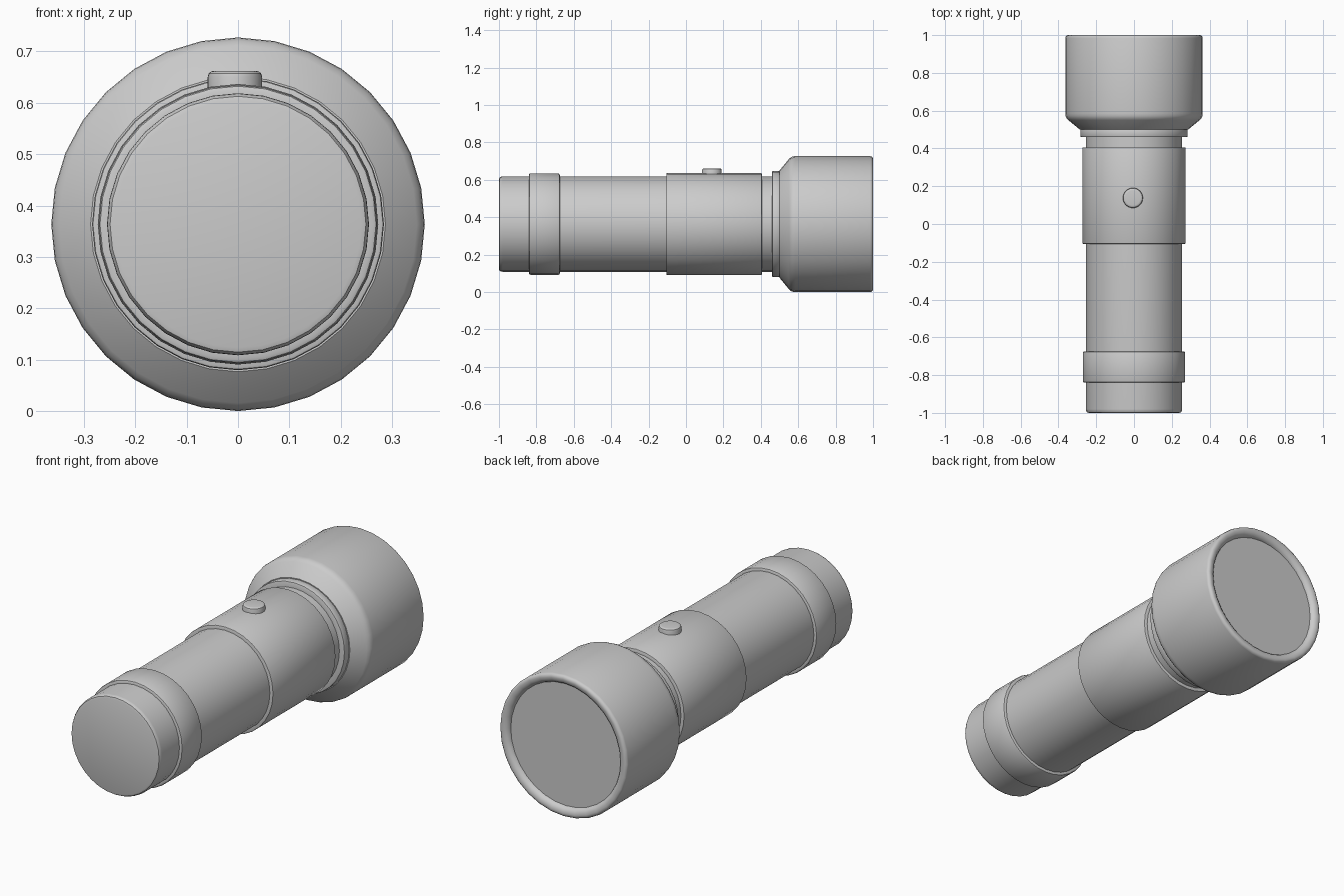
import bpy, bmesh, math

if "Cube" in bpy.data.objects:
    bpy.data.objects.remove(bpy.data.objects["Cube"])

SIDES = 32
AXIS_Z = 0.3635


def finish(obj, angle=35):
    bpy.ops.object.select_all(action='DESELECT')
    obj.select_set(True)
    bpy.context.view_layer.objects.active = obj
    bpy.ops.object.shade_smooth_by_angle(angle=math.radians(angle))


def lathe(name, profile, place, sides=SIDES):
    """Revolve (radius, height) points; place maps (u, v, height) to xyz."""
    bm = bmesh.new()
    rings = []
    for r, h in profile:
        if r == 0:
            rings.append([bm.verts.new(place(0, 0, h))])
        else:
            rings.append([bm.verts.new(place(r * math.sin(2 * math.pi * i / sides),
                                             r * math.cos(2 * math.pi * i / sides), h))
                          for i in range(sides)])
    for a, b in zip(rings, rings[1:]):
        for i in range(sides):
            j = (i + 1) % sides
            if len(a) == 1:
                bm.faces.new((a[0], b[i], b[j]))
            elif len(b) == 1:
                bm.faces.new((a[i], a[j], b[0]))
            else:
                bm.faces.new((a[i], a[j], b[j], b[i]))
    bmesh.ops.recalc_face_normals(bm, faces=bm.faces)
    mesh = bpy.data.meshes.new(name)
    bm.to_mesh(mesh)
    bm.free()
    obj = bpy.data.objects.new(name, mesh)
    bpy.context.collection.objects.link(obj)
    finish(obj)
    return obj


def along_y(u, v, h):
    return (u, h, AXIS_Z + v)


def collar(name, y0, y1, r, inner, b):
    """Band around the tube with softened corners."""
    lathe(name, [(inner, y0), (r - b, y0), (r - b * 0.3, y0 + b * 0.3), (r, y0 + b),
                 (r, y1 - b), (r - b * 0.3, y1 - b * 0.3), (r - b, y1), (inner, y1),
                 (inner, y0)], along_y)


# main tube with rounded tail cap
lathe("battery_tube", [(0, -1), (0.24, -1), (0.249, -0.997), (0.254, -0.988),
                       (0.255, -0.98), (0.255, 0.52), (0, 0.52)], along_y)

# bands on the tube
collar("tail_ring", -0.84, -0.675, 0.271, 0.25, 0.008)
collar("switch_sleeve", -0.105, 0.405, 0.273, 0.25, 0.004)
collar("neck_ring", 0.46, 0.502, 0.284, 0.25, 0.006)

# flared lamp head with rolled rim
lathe("lamp_head", [(0, 0.5), (0.287, 0.5), (0.348, 0.55), (0.357, 0.56), (0.362, 0.572),
                    (0.3635, 0.585), (0.3635, 0.985), (0.361, 0.993), (0.354, 0.999),
                    (0.345, 1.0), (0.333, 0.998), (0.322, 0.991), (0.315, 0.98),
                    (0.313, 0.965)], along_y)

# lens
lathe("lens", [(0, 0.975), (0.3145, 0.975)], along_y)

# push button on top of the sleeve
lathe("push_button", [(0, 0.6), (0.053, 0.6), (0.053, 0.65), (0.051, 0.657),
                      (0.046, 0.661), (0.04, 0.662), (0, 0.662)],
      lambda u, v, h: (u - 0.006, v + 0.138, h))
